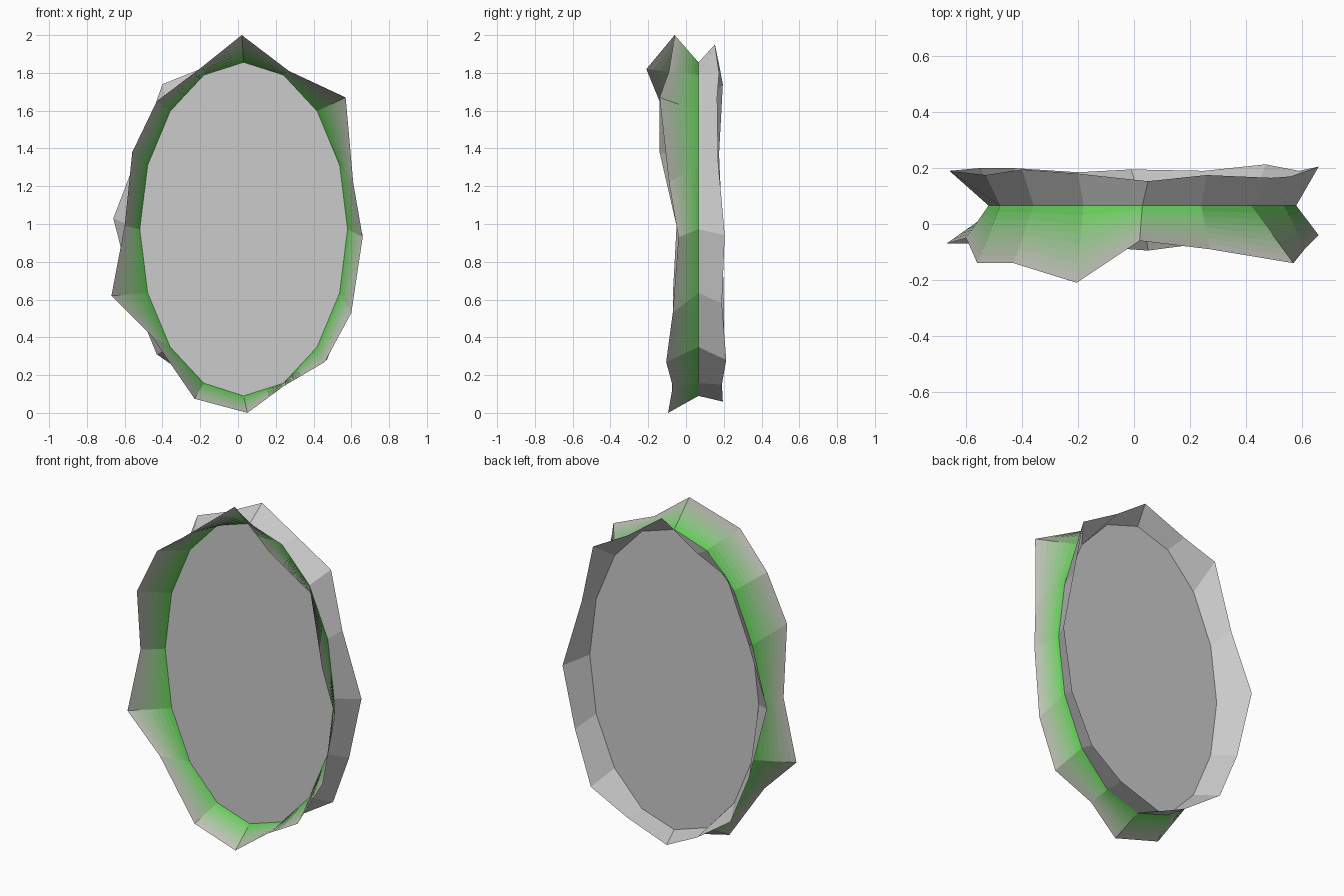
import bpy
from math import sin, cos, pi
from mathutils import Vector

if "Cube" in bpy.data.objects:
    bpy.data.objects.remove(bpy.data.objects["Cube"])

N = 16

# Oval opening shared by the pane and both rims (clockwise from the top)
inner = [Vector((0.03 + 0.55 * sin(2 * pi * k / N), 0.066,
                 0.973 + 0.883 * cos(2 * pi * k / N))) for k in range(N)]

# Jagged outer edges, clockwise from the top
front_edge = [(0.02, -0.06, 2.0), (0.27, -0.09, 1.81), (0.57, -0.14, 1.67), (0.61, -0.09, 1.22),
              (0.66, -0.04, 0.93), (0.6, -0.07, 0.53), (0.46, -0.105, 0.27), (0.24, -0.07, 0.14),
              (0.05, -0.095, 0.0), (-0.23, -0.075, 0.075), (-0.46, -0.07, 0.41), (-0.67, -0.07, 0.62),
              (-0.6, -0.05, 0.99), (-0.56, -0.14, 1.38), (-0.43, -0.14, 1.65), (-0.205, -0.21, 1.82)]
back_edge = [(0.05, 0.153, 1.95), (0.26, 0.175, 1.8), (0.49, 0.165, 1.67), (0.56, 0.17, 1.33),
             (0.66, 0.205, 0.94), (0.59, 0.19, 0.58), (0.47, 0.213, 0.28), (0.25, 0.19, 0.15),
             (-0.01, 0.195, 0.06), (-0.2, 0.185, 0.15), (-0.43, 0.2, 0.31), (-0.55, 0.2, 0.6),
             (-0.66, 0.19, 1.03), (-0.53, 0.175, 1.37), (-0.4, 0.195, 1.74), (-0.2, 0.18, 1.82)]


def make(name, verts, faces):
    mesh = bpy.data.meshes.new(name)
    mesh.from_pydata(verts, [], faces)
    obj = bpy.data.objects.new(name, mesh)
    bpy.context.collection.objects.link(obj)
    return obj


def rim(name, edge, bands, flip):
    """Faceted band from the opening to a jagged edge, split into strips."""
    verts = [inner[k].lerp(Vector(edge[k]), b / bands)
             for b in range(bands + 1) for k in range(N)]
    faces = []
    for b in range(bands):
        for k in range(N):
            j = (k + 1) % N
            f = (b * N + k, b * N + j, (b + 1) * N + j, (b + 1) * N + k)
            faces.append(f[::-1] if flip else f)
    return make(name, verts, faces)


# Flat pane in the opening
make("pane", inner, [tuple(range(N))])

# Plain rear rim
rim("back_rim", back_edge, 1, True)

# Front rim fading from green at the opening to grey at the edge
BANDS = 8
front = rim("front_rim", front_edge, BANDS, False)
green, grey = Vector((0.10, 0.62, 0.07)), Vector((0.55, 0.52, 0.50))
for b in range(BANDS):
    mat = bpy.data.materials.new(f"rim_fade_{b}")
    mat.diffuse_color = (*green.lerp(grey, (b + 0.5) / BANDS), 1)
    mat.use_nodes = True
    mat.node_tree.nodes["Principled BSDF"].inputs["Base Color"].default_value = mat.diffuse_color
    front.data.materials.append(mat)
for poly in front.data.polygons:
    poly.material_index = poly.index // N
